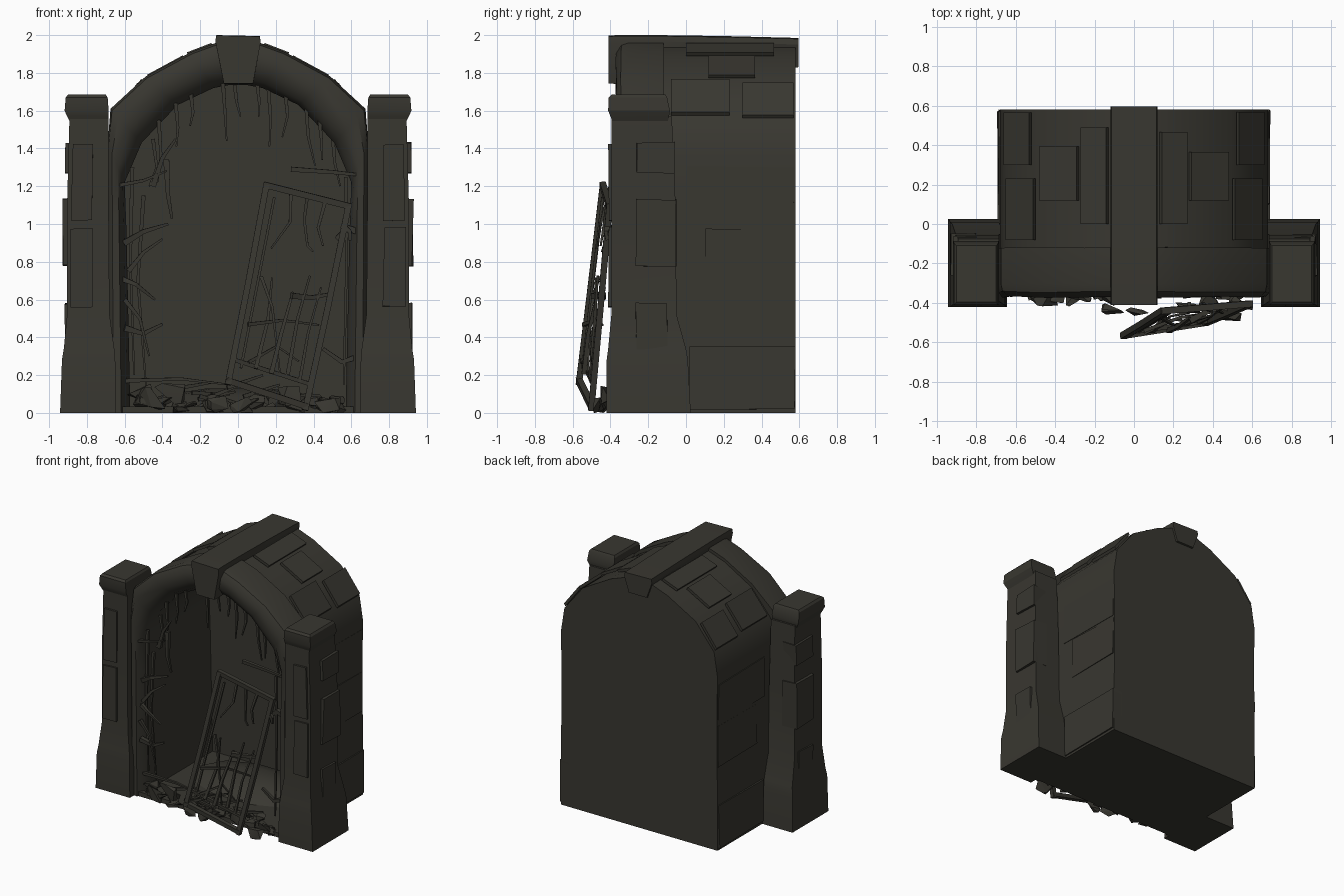
import bpy, bmesh, math, random
from mathutils import Vector

if "Cube" in bpy.data.objects:
    bpy.data.objects.remove(bpy.data.objects["Cube"])
random.seed(7)

stone = bpy.data.materials.new("dark_olive_stone")
stone.diffuse_color = (0.040, 0.038, 0.030, 1)
stone.use_nodes = True
stone.node_tree.nodes["Principled BSDF"].inputs["Base Color"].default_value = stone.diffuse_color


def finish(bm, name, angle=35):
    bmesh.ops.recalc_face_normals(bm, faces=bm.faces)
    me = bpy.data.meshes.new(name)
    bm.to_mesh(me)
    bm.free()
    ob = bpy.data.objects.new(name, me)
    bpy.context.collection.objects.link(ob)
    me.materials.append(stone)
    bpy.ops.object.select_all(action='DESELECT')
    ob.select_set(True)
    bpy.context.view_layer.objects.active = ob
    bpy.ops.object.shade_smooth_by_angle(angle=math.radians(angle))
    return ob


def loft(bm, rings, closed=True, cap0=True, cap1=True):
    """Skin a list of point rings."""
    vs = [[bm.verts.new(p) for p in r] for r in rings]
    n = len(vs[0])
    for a, b in zip(vs, vs[1:]):
        for i in range(n if closed else n - 1):
            j = (i + 1) % n
            bm.faces.new((a[i], a[j], b[j], b[i]))
    if cap0:
        bm.faces.new(vs[0])
    if cap1:
        bm.faces.new(vs[-1])


def rect(z, x0, x1, y0, y1):
    return [(x0, y0, z), (x1, y0, z), (x1, y1, z), (x0, y1, z)]


def box(bm, x0, x1, y0, y1, z0, z1, j=0.0):
    pts = [[tuple(c + random.uniform(-j, j) for c in p) for p in rect(z, x0, x1, y0, y1)] for z in (z0, z1)]
    loft(bm, pts)


def stick(bm, pts, w0, w1=None, n=4):
    """Square or pointed rod along a polyline, tapering from w0 to w1."""
    pts = [Vector(p) for p in pts]
    w1 = w0 if w1 is None else w1
    rings = []
    for i, p in enumerate(pts):
        d = (pts[min(i + 1, len(pts) - 1)] - pts[max(i - 1, 0)]).normalized()
        u = d.cross(Vector((0, 1, 0.05))).normalized()
        v = d.cross(u)
        w = (w0 + (w1 - w0) * i / (len(pts) - 1)) * 0.7
        rings.append([p + w * (math.cos(a) * u + math.sin(a) * v)
                      for a in [math.pi / 4 + 2 * math.pi * k / n for k in range(n)]])
    loft(bm, rings)


def rock(bm, c, s):
    pts = [Vector(c) + Vector(random.uniform(-1, 1) * k for k in s) for _ in range(10)]
    vs = [bm.verts.new((p.x, p.y, max(p.z, 0))) for p in pts]
    r = bmesh.ops.convex_hull(bm, input=vs)
    bmesh.ops.delete(bm, geom=[v for v in vs if v.is_valid and not v.link_faces], context='VERTS')


def both(half):
    """Mirror a half arch profile (ending at the crown)."""
    return half + [(-x, z) for x, z in half[-2::-1]]


ring_out = both([(.69, 0), (.69, 1.1), (.69, 1.42), (.675, 1.61), (.49, 1.78), (.25, 1.91), (.1, 1.965), (0, 1.98)])
body_out = both([(.68, 0), (.675, 1.1), (.68, 1.36), (.65, 1.55), (.49, 1.75), (.25, 1.885), (.1, 1.94), (0, 1.95)])
inner = both([(.57, 0), (.59, .95), (.60, 1.22), (.51, 1.43), (.32, 1.63), (.13, 1.72), (.05, 1.735), (0, 1.735)])

# vaulted body: outer shell, inner tunnel and both back walls
bm = bmesh.new()
at = lambda prof, y, k=1.0: [(x * k, y, z) for x, z in prof]
loft(bm, [at(inner, .5), at(inner, -.14), at(body_out, -.14), at(body_out, .15), at(body_out, .58)])
finish(bm, "vault_body")

# rounded arch moulding with jambs
bm = bmesh.new()
sec = [(0, -.12), (0, -.26), (.13, -.32), (.4, -.365), (.75, -.37), (.95, -.345), (1, -.3), (1, -.12)]
loft(bm, [[(a[0] + (b[0] - a[0]) * t, y + random.uniform(-.006, .006), a[1] + (b[1] - a[1]) * t) for t, y in sec]
          for a, b in zip(inner, ring_out)])
finish(bm, "arch_moulding", 40)

# keystone running back as a ridge beam
bm = bmesh.new()
loft(bm, [[(-.075, y, z0), (.08, y, z0), (.12, y, 1.965 + dz), (.115, y, 1.995 + dz), (-.115, y, 2 + dz), (-.12, y, 1.97 + dz)]
          for y, z0, dz in ((-.41, 1.745, -.002), (-.36, 1.74, 0), (-.15, 1.75, 0), (.2, 1.77, -.005), (.595, 1.83, -.015))])
finish(bm, "keystone_ridge", 20)

# floor slab and dirt mound in the alcove
bm = bmesh.new()
box(bm, -.67, .67, -.36, .57, 0, .035)
loft(bm, [[(.55 * k * math.cos(a), .2 + .3 * k * math.sin(a), z) for a in [i * math.pi / 5 for i in range(10)]]
          for k, z in ((1, .03), (.75, .09), (.3, .13))])
finish(bm, "alcove_floor")

# gate piers, mirrored: plinth, shaft, cap and projecting stones
for s, side in ((1, "right"), (-1, "left")):
    parts = {
        "pier": [(0, .645, .942, -.42, .025), (.28, .65, .932, -.42, .01), (.34, .655, .922, -.412, 0),
                 (.52, .68, .905, -.395, -.05), (1.1, .685, .905, -.395, -.055), (1.57, .685, .892, -.395, -.075)],
        "pier_cap": [(1.53, .69, .885, -.385, -.1), (1.57, .685, .905, -.40, -.09), (1.6, .685, .918, -.412, -.085),
                     (1.67, .69, .912, -.41, -.1), (1.685, .7, .90, -.395, -.11)]}
    for name, secs in parts.items():
        bm = bmesh.new()
        loft(bm, [rect(z, min(s * a, s * b), max(s * a, s * b), c, d) for z, a, b, c, d in secs])
        finish(bm, f"{side}_{name}", 25)
    bm = bmesh.new()
    # side stones (outer face), front stones, thin body courses
    for x0, x1, y0, y1, z0, z1 in ((.8, .925, -.265, -.05, .78, 1.13), (.8, .914, -.265, -.065, 1.27, 1.43),
                                   (.8, .918, -.265, -.1, .3, .58), (.77, .885, -.408, -.2, .56, .98),
                                   (.77, .88, -.406, -.2, 1.02, 1.42), (.6, .688, .02, .575, .02, .35),
                                   (.6, .684, .0, .57, .99, 1.3), (.6, .682, .1, .575, .66, .97)):
        box(bm, min(s * x0, s * x1), max(s * x0, s * x1), y0, y1, z0, z1, .006)
    finish(bm, f"{side}_raised_stones", 20)

# raised slabs on the roof of the vault
bm = bmesh.new()
for s in (1, -1):
    for (xa, za), (xb, zb), y0, y1 in (((.28, 1.875), (.47, 1.772), .12, .4), ((.5, 1.75), (.64, 1.575), -.08, .25),
                                       ((.52, 1.73), (.65, 1.56), .3, .57), ((.13, 1.94), (.26, 1.89), .0, .5)):
        loft(bm, [[(s * xa, y, za), (s * xb, y, zb), (s * (xb + .012), y, zb + .018), (s * (xa + .012), y, za + .018)]
                  for y in (y0, y1 + random.uniform(-.04, .0))])
finish(bm, "roof_slabs", 20)

# fallen gate leaf: (u, v) on the leaning plane
BL, BR, TL, TR = (Vector(p) for p in ((-.05, -.565, .17), (.36, -.50, .035), (.15, -.44, 1.205), (.585, -.405, 1.095)))
gate = lambda u, v, o=0: (BL * (1 - u) + BR * u) * (1 - v) + (TL * (1 - u) + TR * u) * v + Vector((0, o, 0))
bm = bmesh.new()
for a, b in (((0, -.02), (0, 1.01)), ((1, -.02), (1, 1.01)), ((-.03, 0), (1.03, 0)), ((-.03, 1), (1.03, 1))):
    stick(bm, [gate(*a), gate((a[0] + b[0]) / 2 + .01, (a[1] + b[1]) / 2), gate(*b)], .033)
stick(bm, [gate(.12, .08), gate(.12, .95)], .014)
stick(bm, [gate(0, .11), gate(1, .11)], .022)
finish(bm, "fallen_gate_frame", 25)

# bent bars and broken boards within the leaf
bm = bmesh.new()
for pts, w in (([(.3, .1), (.33, .35), (.28, .56)], .022), ([(.5, .1), (.52, .3), (.56, .52)], .026),
               ([(.7, .12), (.68, .4), (.72, .62)], .022), ([(.86, .1), (.84, .35), (.88, .58)], .018),
               ([(.1, .3), (.5, .37), (.95, .4)], .02), ([(.55, .5), (.8, .52), (1, .56)], .032),
               ([(.3, 1), (.36, .85), (.2, .7)], .018), ([(.5, 1), (.52, .88), (.62, .76), (.7, .74)], .018),
               ([(.72, 1), (.7, .86), (.8, .78)], .02), ([(.2, .12), (.5, .24), (.8, .2)], .018),
               ([(.15, .55), (.35, .42), (.6, .12)], .018), ([(.98, .9), (1.08, .88), (1.1, .84)], .03)):
    stick(bm, [gate(u, v, random.uniform(-.02, .03)) for u, v in pts], w, w * .5)
finish(bm, "bent_gate_bars", 25)

# splintered gate remains still hanging on the left jamb
bm = bmesh.new()
for pts, w in (([(-.56, 1.3), (-.57, .8), (-.55, .2)], .022), ([(-.5, 1.15), (-.53, .7), (-.48, .05)], .022),
               ([(-.66, 1.2), (-.5, 1.23), (-.38, 1.28)], .022), ([(-.38, 1.34), (-.37, 1.15), (-.35, 1.03)], .032),
               ([(-.45, 1.2), (-.4, 1.35), (-.33, 1.45)], .03), ([(-.6, .9), (-.5, .96), (-.37, 1.0)], .034),
               ([(-.58, .75), (-.5, .85), (-.4, .92)], .026), ([(-.64, .72), (-.54, .68), (-.44, .6)], .03),
               ([(-.6, .45), (-.5, .42), (-.4, .47)], .034), ([(-.6, .6), (-.52, .5), (-.47, .3)], .024),
               ([(-.6, .17), (-.3, .18), (-.05, .15)], .022), ([(-.45, 1.45), (-.43, 1.3), (-.47, 1.2)], .02)):
    stick(bm, [(x, -.345 + random.uniform(-.02, .03), z) for x, z in pts], w, w * .4)
finish(bm, "splintered_gate_remains", 25)

# right jamb hinges and bars
bm = bmesh.new()
for pts, w in (([(.28, 1.29), (.5, 1.275), (.64, 1.26)], .026), ([(.57, 1.25), (.575, .8), (.56, .15)], .018),
               ([(.66, .95), (.58, .98), (.52, .92)], .04), ([(.64, .3), (.55, .27), (.45, .34)], .03)):
    stick(bm, [(x, -.34, z) for x, z in pts], w, w * .6)
finish(bm, "right_jamb_hinges", 25)

# roots hanging from the arch
bm = bmesh.new()
for x, z, l in ((-.42, 1.52, .3), (-.33, 1.61, .2), (-.25, 1.66, .14), (-.08, 1.72, .28), (-.02, 1.73, .16), (.1, 1.73, .16),
                (.16, 1.71, .3), (.25, 1.68, .22), (.36, 1.61, .3), (.43, 1.54, .2), (.5, 1.45, .25)):
    y = random.uniform(-.3, -.22)
    stick(bm, [(x, y, z + .03), (x + .012, y, z - l * .5), (x + random.uniform(-.02, .05), y - .01, z - l)], .022, .008)
finish(bm, "hanging_roots", 25)

# rubble and broken planks across the threshold
bm = bmesh.new()
for i in range(46):
    x = random.uniform(-.55, .55)
    k = random.uniform(.5, 1.1)
    rock(bm, (x, random.uniform(-.39, -.27), random.uniform(.02, .07)), (.07 * k, .035 * k, .045 * k))
for x, y, z, k in ((-.44, -.38, .08, 1.2), (-.53, -.33, .12, 1), (-.1, -.43, .04, .9), (.02, -.44, .04, .9), (.48, -.47, .04, .9),
                   (.3, -.42, .1, 1), (-.36, -.36, .1, 1)):
    rock(bm, (x, y, z), (.09 * k, .035 * k, .06 * k))
for i in range(10):
    x, z, a = random.uniform(-.45, .4), random.uniform(.05, .16), random.uniform(-.5, .5)
    y = random.uniform(-.38, -.25)
    stick(bm, [(x, y, z), (x + .2 * math.cos(a), y + .05, max(.02, z + .2 * math.sin(a)))], .022, .012)
finish(bm, "threshold_rubble", 20)
